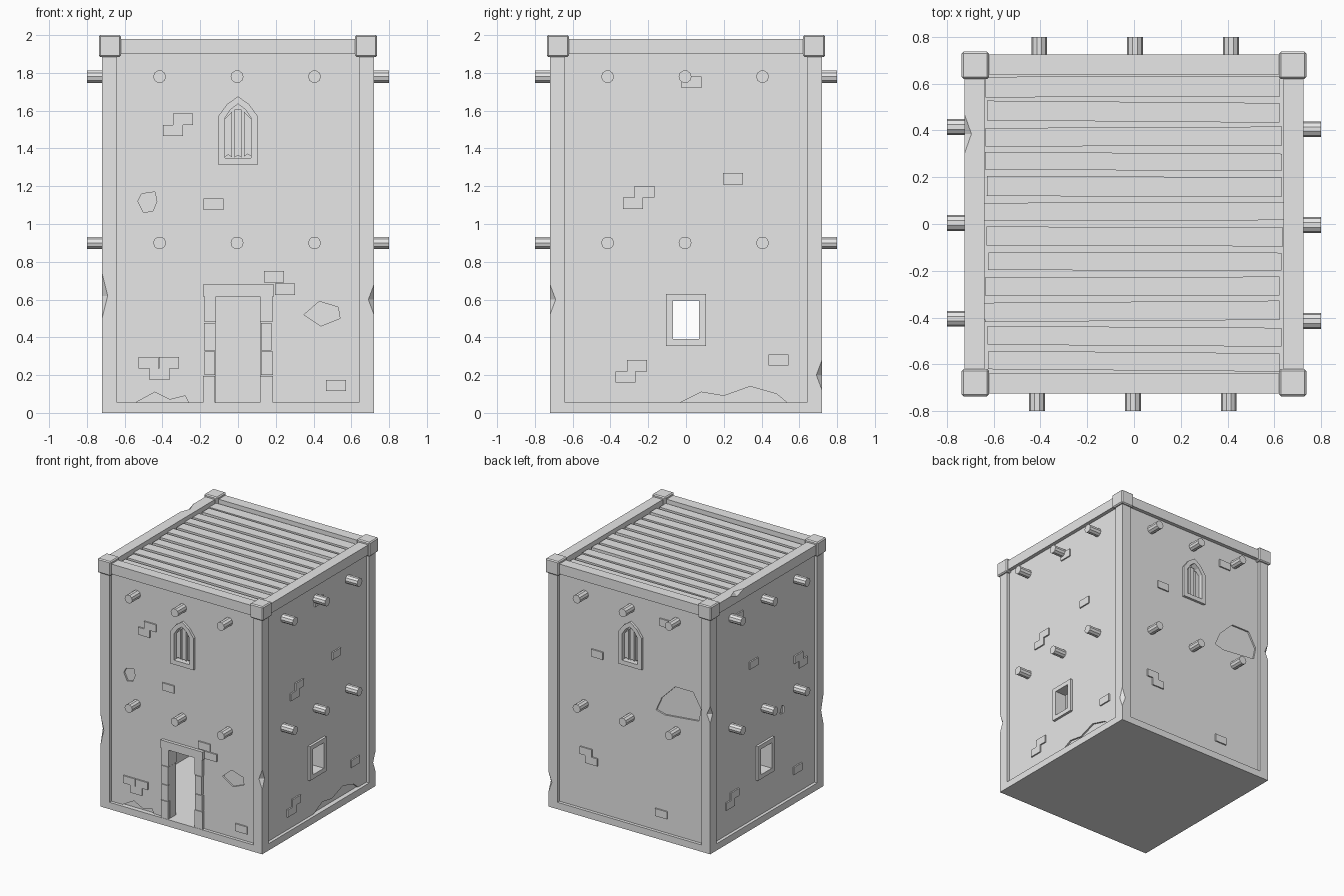
import bpy, bmesh, random
from math import pi, cos, sin
from mathutils import Matrix, Vector

if "Cube" in bpy.data.objects:
    bpy.data.objects.remove(bpy.data.objects["Cube"])
random.seed(4)

stone = bpy.data.materials.new("plain grey stone")
stone.use_nodes = True
GREY = (0.8, 0.8, 0.8, 1)
stone.diffuse_color = GREY
stone.node_tree.nodes["Principled BSDF"].inputs["Base Color"].default_value = GREY

FRONT, RIGHT, BACK, LEFT = range(4)
WALL = 0.695      # outer wall plane
EDGE = 0.72       # outer plane of base and posts


def finish(name, bm):
    bmesh.ops.recalc_face_normals(bm, faces=bm.faces)
    mesh = bpy.data.meshes.new(name)
    bm.to_mesh(mesh)
    bm.free()
    mesh.materials.append(stone)
    obj = bpy.data.objects.new(name, mesh)
    bpy.context.collection.objects.link(obj)
    return obj


def turn(side):
    return Matrix.Rotation(side * pi / 2, 3, 'Z')


def box(name, lo, hi, bevel=0, tilt=0):
    lo, hi = Vector(lo), Vector(hi)
    bm = bmesh.new()
    bmesh.ops.create_cube(bm, size=1)
    bmesh.ops.scale(bm, vec=hi - lo, verts=bm.verts)
    if bevel:
        bmesh.ops.bevel(bm, geom=bm.edges[:], offset=bevel, segments=1, affect='EDGES')
    bmesh.ops.rotate(bm, matrix=Matrix.Rotation(tilt, 3, 'Z'), verts=bm.verts)
    bmesh.ops.translate(bm, vec=(lo + hi) / 2, verts=bm.verts)
    return finish(name, bm)


def prism(name, side, pts, d0, d1, hole=None):
    """Extrude an outline (u across, z up) on one side, from depth d0 out to d1."""
    bm = bmesh.new()
    rot = turn(side)

    def loop(points, d):
        return [bm.verts.new(rot @ Vector((u, -d, z))) for u, z in points]

    def skin(a, b):
        for i in range(len(a)):
            j = (i + 1) % len(a)
            bm.faces.new((a[i], a[j], b[j], b[i]))

    back, front = loop(pts, d0), loop(pts, d1)
    skin(back, front)
    if hole:
        hback, hfront = loop(hole, d0), loop(hole, d1)
        skin(hback, hfront)
        skin(front, hfront)
        skin(back, hback)
    else:
        bm.faces.new(back)
        bm.faces.new(front)
    return finish(name, bm)


def rect(u0, u1, z0, z1):
    return [(u0, z0), (u1, z0), (u1, z1), (u0, z1)]


def arch(w, z0, shoulder, top):
    mid = shoulder + (top - shoulder) * 0.62
    return [(-w, z0), (w, z0), (w, shoulder), (w * 0.55, mid), (0, top),
            (-w * 0.55, mid), (-w, shoulder)]


def cut(target, cutter):
    mod = target.modifiers.new("cut", 'BOOLEAN')
    mod.operation, mod.solver, mod.object = 'DIFFERENCE', 'EXACT', cutter
    graph = bpy.context.evaluated_depsgraph_get()
    graph.update()
    mesh = bpy.data.meshes.new_from_object(target.evaluated_get(graph))
    target.modifiers.clear()
    target.data = mesh
    bpy.data.objects.remove(cutter)


def chip(target, centre, size):
    bm = bmesh.new()
    bmesh.ops.create_uvsphere(bm, u_segments=4, v_segments=2, radius=1)
    bmesh.ops.scale(bm, vec=size, verts=bm.verts)
    bmesh.ops.translate(bm, vec=centre, verts=bm.verts)
    cut(target, finish("chip_cutter", bm))


# Base slab, which is also the floor
box("base", (-EDGE, -EDGE, 0), (EDGE, EDGE, 0.055))

# Hollow walls with doorway and two side windows
walls = box("walls", (-WALL, -WALL, 0.04), (WALL, WALL, 1.92))
cut(walls, box("room_cutter", (-0.62, -0.62, 0.02), (0.62, 0.62, 1.95)))
cut(walls, prism("door_cutter", FRONT, rect(-0.12, 0.12, 0.03, 0.615), 0.5, 0.8))
for side in (RIGHT, LEFT):
    hole = rect(-0.07, 0.07, 0.39, 0.595)
    cut(walls, prism("window_cutter", side, hole, 0.5, 0.8))
    prism("window_frame", side, rect(-0.105, 0.105, 0.355, 0.63), 0.66, 0.715, hole)

# Arched windows with shutter boards
for side in (FRONT, BACK):
    inner = arch(0.07, 1.35, 1.56, 1.635)
    cut(walls, prism("arch_cutter", side, inner, 0.665, 0.8))
    prism("arched_frame", side, arch(0.105, 1.315, 1.57, 1.675), 0.67, 0.715, inner)
    for u in (-0.051, 0, 0.051):
        low = 1.35 + random.uniform(0, 0.02)
        left, right = u - 0.018, u + 0.018
        prism("shutter_board", side,
              [(left, low), (u, low + 0.012), (right, low),
               (right, 1.625 - abs(right)), (left, 1.625 - abs(left))], 0.66, 0.685)

# Broken plaster patches sunk into the walls
patches = [
    (FRONT, [(-0.53, 1.12), (-0.5, 1.06), (-0.45, 1.07), (-0.43, 1.12), (-0.44, 1.17), (-0.51, 1.16)]),
    (FRONT, [(0.35, 0.52), (0.44, 0.46), (0.54, 0.5), (0.53, 0.56), (0.43, 0.59)]),
    (FRONT, [(-0.55, 0.05), (-0.44, 0.11), (-0.36, 0.07), (-0.28, 0.09), (-0.26, 0.05)]),
    (RIGHT, [(-0.04, 0.05), (0.08, 0.11), (0.2, 0.09), (0.34, 0.14), (0.48, 0.1), (0.54, 0.05)]),
    (BACK, [(0.39, 1.25), (0.27, 1.13), (0.22, 1.02), (0.3, 1.0), (0.6, 1.03), (0.62, 1.13), (0.55, 1.25)]),
    (LEFT, [(0.2, 0.77), (0.25, 0.76), (0.26, 0.81), (0.23, 0.83)]),
]
for side, pts in patches:
    cut(walls, prism("patch_cutter", side, pts, 0.682, 0.8))

# Exposed bricks
bricks = {
    FRONT: [(-0.29, 1.555), (-0.345, 1.495), (-0.13, 1.105), (0.19, 0.72), (0.25, 0.655),
            (-0.475, 0.265), (-0.365, 0.265), (-0.415, 0.205), (0.52, 0.145)],
    RIGHT: [(0.03, 1.75), (0.25, 1.24), (-0.22, 1.17), (-0.28, 1.11), (0.49, 0.28),
            (-0.26, 0.25), (-0.32, 0.19)],
    BACK: [(-0.4, 0.52), (-0.35, 0.46), (0.31, 1.74), (-0.3, 1.33), (0.27, 0.2)],
    LEFT: [(-0.33, 1.76), (-0.14, 1.31), (0.43, 1.14), (0.49, 1.08), (0.42, 0.25),
           (-0.38, 0.35), (-0.44, 0.29)],
}
for side, spots in bricks.items():
    for u, z in spots:
        prism("brick", side, rect(u - 0.053, u + 0.053, z - 0.03, z + 0.03), 0.67, 0.706)

# Stone door surround
for s in (-1, 1):
    z = 0.05
    for h in (0.15, 0.13, 0.15, 0.14):
        a = s * (0.12 + random.uniform(-0.006, 0.003))
        b = s * (0.18 + random.uniform(-0.004, 0.006))
        prism("door_jamb_stone", FRONT, rect(min(a, b), max(a, b), z, z + h - 0.004), 0.62, 0.718)
        z += h
prism("door_lintel", FRONT, rect(-0.185, 0.19, 0.615, 0.68), 0.62, 0.72)

# Corner posts and caps
posts = {}
for sx in (-1, 1):
    for sy in (-1, 1):
        def span(a, b, s):
            return sorted((a * s, b * s))
        (x0, x1), (y0, y1) = span(0.64, EDGE, sx), span(0.64, EDGE, sy)
        posts[sx, sy] = box("corner_post", (x0, y0, 0.05), (x1, y1, 1.91))
        (x0, x1), (y0, y1) = span(0.62, 0.737, sx), span(0.62, 0.737, sy)
        box("corner_cap", (x0, y0, 1.885), (x1, y1, 2), bevel=0.008)
for (sx, sy), z, h in (((-1, -1), 0.62, 0.12), ((1, -1), 0.6, 0.08),
                       ((-1, 1), 1.12, 0.07), ((1, 1), 0.2, 0.08)):
    chip(posts[sx, sy], (sx * EDGE, sy * EDGE, z), (0.03, 0.03, h))

# Top beams, one with a chipped edge
for side in range(4):
    beam = prism("top_beam", side, rect(-0.66, 0.66, 1.9, 1.98), 0.64, 0.725)
    if side == LEFT:
        chip(beam, (-0.725, 0.385, 1.98), (0.03, 0.085, 0.03))

# Roof deck with uneven planks
box("roof_deck", (-0.645, -0.645, 1.9), (0.645, 0.645, 1.925))
rows = 12
pitch = 1.28 / rows
for i in range(rows):
    y = -0.64 + pitch * (i + 0.5)
    half = pitch / 2 - random.uniform(0.009, 0.016)
    ends = random.uniform(0, 0.02), random.uniform(0, 0.02)
    box("roof_plank", (-0.64 + ends[0], y - half, 1.915), (0.64 - ends[1], y + half, 1.95),
        tilt=random.uniform(-0.01, 0.01))

# Round beam ends sticking out of every wall
for side in range(4):
    for z in (0.9, 1.78):
        for u in (-0.415, -0.005, 0.405):
            ring = [(u + 0.034 * cos(k * pi / 5), z + 0.034 * sin(k * pi / 5)) for k in range(10)]
            prism("beam_end", side, ring, 0.64, 0.8)
